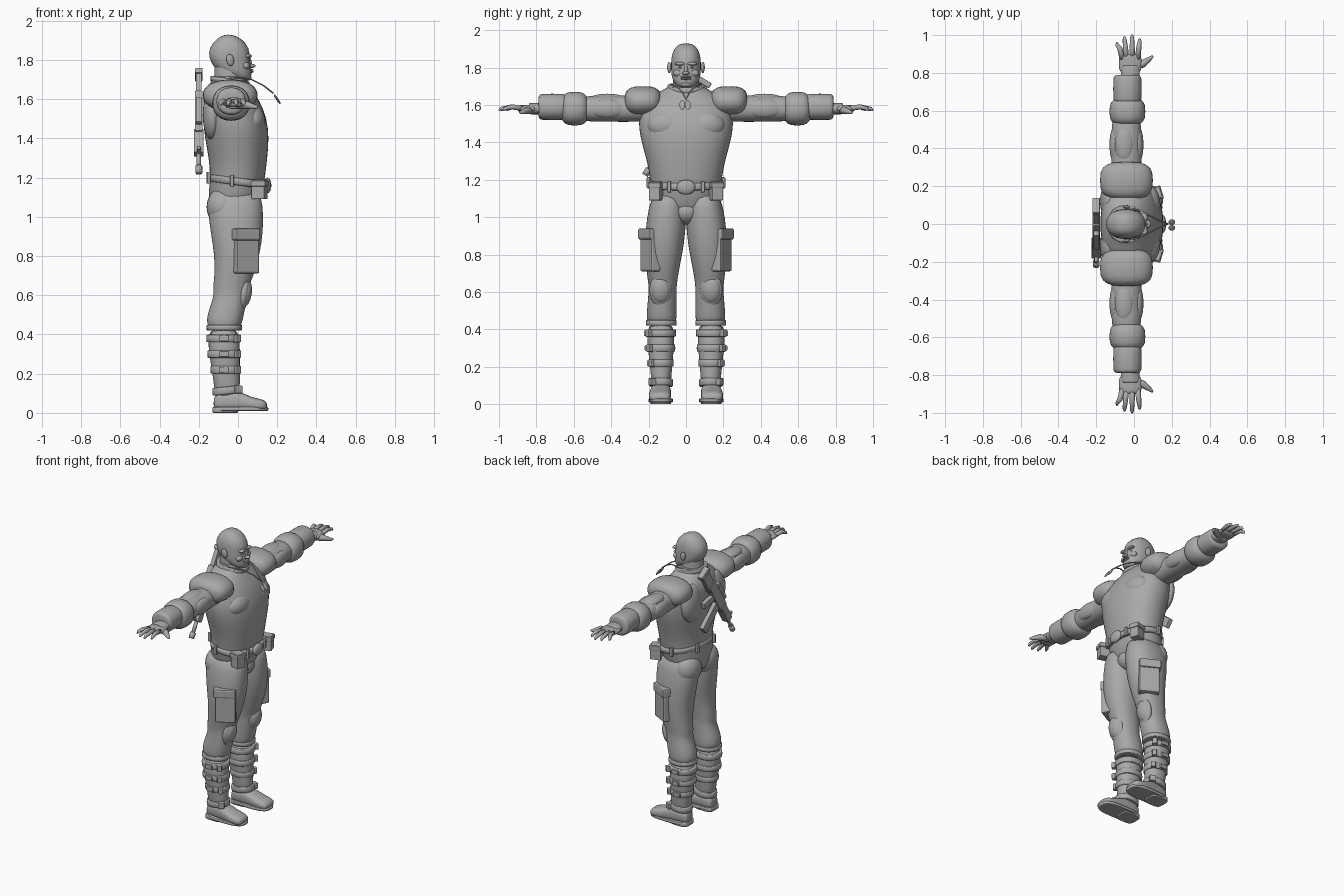
import bpy, bmesh, math
from mathutils import Vector, Matrix

cube = bpy.data.objects.get("Cube")
if cube:
    bpy.data.objects.remove(cube, do_unlink=True)

grey = bpy.data.materials.new("plain_grey")
grey.use_nodes = True
grey.diffuse_color = (.4, .4, .4, 1)
grey.node_tree.nodes["Principled BSDF"].inputs["Base Color"].default_value = grey.diffuse_color

X_AXIS, Y_AXIS, Z_AXIS = range(3)


def finish(name, bm, mirror=False, subdivide=False, bevel=0, smooth=True):
    """Turn a bmesh into a named object with its modifiers."""
    bmesh.ops.recalc_face_normals(bm, faces=bm.faces)
    for face in bm.faces:
        face.smooth = smooth
    mesh = bpy.data.meshes.new(name)
    bm.to_mesh(mesh)
    bm.free()
    mesh.materials.append(grey)
    obj = bpy.data.objects.new(name, mesh)
    bpy.context.collection.objects.link(obj)
    if bevel:
        modifier = obj.modifiers.new("bevel", 'BEVEL')
        modifier.width, modifier.segments = bevel, 2
    if subdivide:
        modifier = obj.modifiers.new("subdivision", 'SUBSURF')
        modifier.levels = modifier.render_levels = 1
    if mirror:
        modifier = obj.modifiers.new("mirror", 'MIRROR')
        modifier.use_axis = (False, True, False)


def skin(rings):
    """Bridge successive rings of points and cap both ends."""
    bm = bmesh.new()
    loops = [[bm.verts.new(point) for point in ring] for ring in rings]
    for lower, upper in zip(loops, loops[1:]):
        for i in range(len(lower)):
            bm.faces.new((lower[i - 1], lower[i], upper[i], upper[i - 1]))
    bm.faces.new(loops[0])
    bm.faces.new(loops[-1])
    return bm


def signed_power(value, exponent):
    return math.copysign(abs(value) ** exponent, value)


def loft(name, axis, sections, power=2.2, mirror=False, subdivide=True, tilt=0, count=24):
    """Rounded sections along an axis: position, then low and high on the other two axes."""
    others = [k for k in range(3) if k != axis]
    rings = []
    for position, *bounds in sections:
        ring = []
        for i in range(count):
            angle = math.tau * i / count
            point = Vector()
            point[axis] = position
            waves = math.cos(angle), math.sin(angle)
            for k, wave, low, high in zip(others, waves, bounds[::2], bounds[1::2]):
                point[k] = (low + high) / 2 + (high - low) / 2 * signed_power(wave, 2 / power)
            point.z += tilt * point.x
            ring.append(point)
        rings.append(ring)
    finish(name, skin(rings), mirror, subdivide)


def drum(name, axis, start, end, bounds, edge=12, power=2.2, mirror=True, tilt=0):
    """Barrel with rounded ends; a higher edge value makes the ends flatter."""
    sections = []
    for step in range(-5, 6):
        angle = math.radians(17 * step)
        shrink = math.cos(angle) ** (2 / edge)
        section = [(start + end) / 2 + (end - start) / 2 * signed_power(math.sin(angle), 2 / edge)]
        for low, high in zip(bounds[::2], bounds[1::2]):
            middle, half = (low + high) / 2, (high - low) / 2 * shrink
            section += [middle - half, middle + half]
        sections.append(section)
    loft(name, axis, sections, power, mirror, False, tilt, count=36)


def tube(name, points, radii, mirror=False, count=10):
    """Round tube through points."""
    points = [Vector(point) for point in points]
    rings = []
    for k, (point, radius) in enumerate(zip(points, radii)):
        along = points[min(k + 1, len(points) - 1)] - points[max(k - 1, 0)]
        turn = along.to_track_quat('Z', 'Y')
        angles = [math.tau * i / count for i in range(count)]
        rings.append([point + turn @ Vector((math.cos(a), math.sin(a), 0)) * radius for a in angles])
    finish(name, skin(rings), mirror)


def placed(at, size, roll, pitch, yaw):
    turn = Matrix.Rotation(yaw, 4, 'Z') @ Matrix.Rotation(pitch, 4, 'Y') @ Matrix.Rotation(roll, 4, 'X')
    return Matrix.Translation(at) @ turn @ Matrix.Diagonal((*size, 1))


def ball(name, at, radii, pitch=0, yaw=0, mirror=False):
    bm = bmesh.new()
    matrix = placed(at, radii, 0, pitch, yaw)
    bmesh.ops.create_uvsphere(bm, u_segments=24, v_segments=14, radius=1, matrix=matrix)
    finish(name, bm, mirror)


def box(name, at, size, roll=0, yaw=0, mirror=True, bevel=.005):
    bm = bmesh.new()
    bmesh.ops.create_cube(bm, size=1, matrix=placed(at, size, roll, 0, yaw))
    finish(name, bm, mirror, bevel=bevel, smooth=False)


# Torso: height, back, front, half width
torso = ((1, -.12, .07, .08), (1.05, -.16, .11, .18), (1.2, -.14, .14, .19), (1.3, -.15, .15, .21),
         (1.4, -.17, .16, .24), (1.5, -.18, .15, .26), (1.6, -.18, .11, .24), (1.66, -.16, .06, .17),
         (1.7, -.13, .04, .08), (1.73, -.12, .03, .07))
loft("torso", Z_AXIS, [(z, back, front, -half, half) for z, back, front, half in torso])
ball("chest_muscle", at=(.07, .1, 1.49), radii=(.07, .11, .08), mirror=True)
ball("back_muscle", at=(-.13, .12, 1.52), radii=(.05, .1, .13), mirror=True)
ball("buttock", at=(-.08, .09, 1.05), radii=(.08, .1, .1), mirror=True)
ball("crotch", at=(.03, 0, 1.03), radii=(.08, .08, .07))

# Neck, collar and head
drum("neck", Z_AXIS, 1.6, 1.8, (-.12, .03, -.07, .07), mirror=False)
drum("collar", Z_AXIS, 1.67, 1.7, (-.14, .06, -.1, .1), mirror=False, tilt=-.15)
head = ((1.69, 0, .05, .03), (1.71, -.04, .07, .06), (1.75, -.12, .07, .08), (1.81, -.15, .06, .08),
        (1.86, -.15, .06, .08), (1.91, -.11, .02, .06), (1.93, -.07, -.03, .03))
loft("head", Z_AXIS, [(z, back, front, -half, half) for z, back, front, half in head])
ball("nose", at=(.07, 0, 1.77), radii=(.02, .02, .01))
ball("nose_bridge", at=(.06, 0, 1.79), radii=(.01, .01, .03), pitch=-.2)
ball("brow", at=(.05, .03, 1.82), radii=(.02, .03, .01), yaw=-.3, mirror=True)
ball("eye", at=(.05, .03, 1.8), radii=(.01, .01, .006), mirror=True)
ball("cheek", at=(.04, .04, 1.77), radii=(.02, .03, .02), mirror=True)
for lip, z in (("upper", 1.75), ("lower", 1.74)):
    ball(lip + "_lip", at=(.06, 0, z), radii=(.02, .03, .006))
ball("chin", at=(.05, 0, 1.71), radii=(.02, .03, .015))
ball("ear", at=(-.04, .09, 1.8), radii=(.02, .01, .03), pitch=-.2, yaw=-.2, mirror=True)

# Arms with shoulder pads, upper arm plates and forearm guards
drum("upper_arm", Y_AXIS, .1, .57, (-.12, .04, 1.51, 1.65), edge=6)
drum("shoulder_pad", Y_AXIS, .13, .33, (-.18, .1, 1.54, 1.7), edge=3)
for plate, x, z, depth, height in (("front", .02, 1.58, .03, .05), ("back", -.1, 1.58, .03, .05),
                                   ("top", -.05, 1.63, .05, .03)):
    ball(plate + "_arm_plate", at=(x, .42, z), radii=(depth, .1, height), mirror=True)
drum("elbow_guard", Y_AXIS, .52, .67, (-.13, .06, 1.49, 1.67), edge=3)
drum("forearm_guard", Y_AXIS, .64, .79, (-.11, .04, 1.52, 1.66), edge=7)

# Hands
drum("wrist", Y_AXIS, .7, .84, (-.07, .03, 1.55, 1.61))
drum("palm", Y_AXIS, .8, .9, (-.08, .04, 1.56, 1.6), edge=4)
fingers = (("little", -.06, -.09, .96), ("ring", -.04, -.05, .99), ("middle", -.01, -.01, 1), ("index", .02, .03, .98))
for finger, root, tip, reach in fingers:
    path = [(root, .87, 1.58), ((root + tip) / 2, .93, 1.59), (tip, reach - .01, 1.58), (tip, reach, 1.57)]
    tube(finger + "_finger", path, radii=(.015, .014, .01, .005), mirror=True)
tube("thumb", [(0, .83, 1.57), (.05, .85, 1.57), (.09, .88, 1.56), (.1, .89, 1.56)],
     radii=(.02, .02, .01, .005), mirror=True)

# Belt, buckle and pouches
belt_height, belt_tilt = 1.18, -.13
drum("belt", Z_AXIS, belt_height - .02, belt_height + .02, (-.15, .15, -.2, .2), mirror=False, tilt=belt_tilt)
ball("buckle", at=(.15, 0, 1.16), radii=(.02, .05, .04))
box("belt_pouch", at=(.11, .16, 1.14), size=(.07, .06, .1), yaw=.3)
box("belt_pouch_flap", at=(.11, .16, 1.17), size=(.08, .07, .03), yaw=.3)
for place, x, y, yaw in (("front", .14, .09, .1), ("back", -.15, .09, -.2), ("side", -.03, .2, 1.6)):
    box(place + "_belt_loop", at=(x, y, belt_height + belt_tilt * x), size=(.02, .02, .06), yaw=yaw)

# Trouser legs with pockets and knee pads: height, back, front, inner, outer
loft("trouser_leg", Z_AXIS, [
    (1.14, -.13, .11, .02, .17), (1.06, -.16, .13, 0, .2), (.92, -.14, .13, 0, .22),
    (.8, -.12, .11, .02, .22), (.7, -.12, .08, .04, .21), (.63, -.13, .05, .05, .2),
    (.6, -.12, .05, .05, .2), (.5, -.16, .03, .05, .21), (.45, -.16, .02, .05, .21),
    (.42, -.14, 0, .06, .2)], mirror=True)
box("thigh_pocket", at=(.04, .19, .82), size=(.13, .06, .22), yaw=-.5, bevel=.01)
box("pocket_flap", at=(.04, .2, .91), size=(.14, .06, .06), yaw=-.5, bevel=.01)
for pad, x, width, height in (("knee_pad_rim", .03, .06, .09), ("knee_pad", .04, .05, .07)):
    ball(pad, at=(x, .135, .61), radii=(.03, width, height), pitch=.15, mirror=True)

# Boots: each outline is back, front, inner, outer
calf, ankle = (-.155, .01, .06, .21), (-.12, .01, .08, .185)
loft("boot_shaft", Z_AXIS, [(.44, *calf), (.33, *calf), (.15, *ankle), (.05, *ankle)], mirror=True)
loft("boot_foot", X_AXIS, [
    (-.125, .1, .17, .02, .07), (-.11, .08, .18, .01, .11), (0, .08, .19, .01, .12),
    (.06, .08, .2, .01, .08), (.13, .08, .2, .01, .07), (.15, .1, .18, .02, .05)], 2.6, mirror=True)
drum("boot_sole", Z_AXIS, .01, .03, (-.13, .155, .07, .2), power=3)
drum("boot_heel", Z_AXIS, 0, .03, (-.13, 0, .08, .19), power=4)
drum("boot_cuff", Z_AXIS, .42, .45, (-.16, .02, .05, .215))


def grown(outline, amount):
    """Widen an outline evenly on every side."""
    return [value + (amount if k % 2 else -amount) for k, value in enumerate(outline)]


# Boot straps follow the taper from calf to ankle
for level, z in (("upper", .38), ("middle", .3), ("lower", .22)):
    taper = min(1, (z - .15) / .18)
    outline = [low + (high - low) * taper for low, high in zip(ankle, calf)]
    back, front, inner, outer = outline
    drum(level + "_boot_strap", Z_AXIS, z - .02, z + .02, grown(outline, .006))
    box(level + "_strap_buckle", at=(front - .02, outer - .02, z), size=(.03, .05, .04), yaw=-.7)
    box(level + "_strap_end", at=(-.07, outer, z), size=(.05, .03, .03))
drum("ankle_strap", Z_AXIS, .1, .14, grown(ankle, .01), tilt=.1)
box("ankle_buckle", at=(0, .18, .12), size=(.04, .03, .04), yaw=-.5)

# Necklace cord and tags
tube("necklace_cord", [(-.1, .07, 1.71), (0, .08, 1.71), (.07, .05, 1.7), (.13, .02, 1.67), (.18, 0, 1.63)],
     radii=[.004] * 5, mirror=True, count=6)
for tag, y in (("right", -.02), ("left", .01)):
    ball(tag + "_tag", at=(.2, y, 1.6), radii=(.006, .015, .03), pitch=-.6)

# Rifle slung diagonally across the back: part, along, across, size, turn
slant = -.54
middle = Vector((-.2, -.06, 1.49))
aim = Matrix.Rotation(slant, 3, 'X')
for part, along, across, size, turn in (
        ("receiver", .04, 0, (.04, .07, .24), 0), ("stock", .21, .01, (.03, .07, .16), 0),
        ("butt", .28, .01, (.04, .09, .03), 0), ("handguard", -.13, 0, (.05, .05, .14), 0),
        ("magazine", -.03, .12, (.03, .06, .2), 1.4), ("grip", .08, .08, (.03, .04, .11), 1.9),
        ("sight_rail", .03, -.05, (.03, .03, .15), 0), ("front_sight", -.19, -.03, (.02, .05, .02), 0)):
    box("rifle_" + part, middle + aim @ Vector((0, across, along)), size, roll=slant + turn, mirror=False)
for part, start, end, radius in (("barrel", -.18, -.28, .012), ("muzzle", -.27, -.31, .018)):
    tube("rifle_" + part, [middle + aim @ Vector((0, 0, along)) for along in (start, end)], [radius] * 2)
